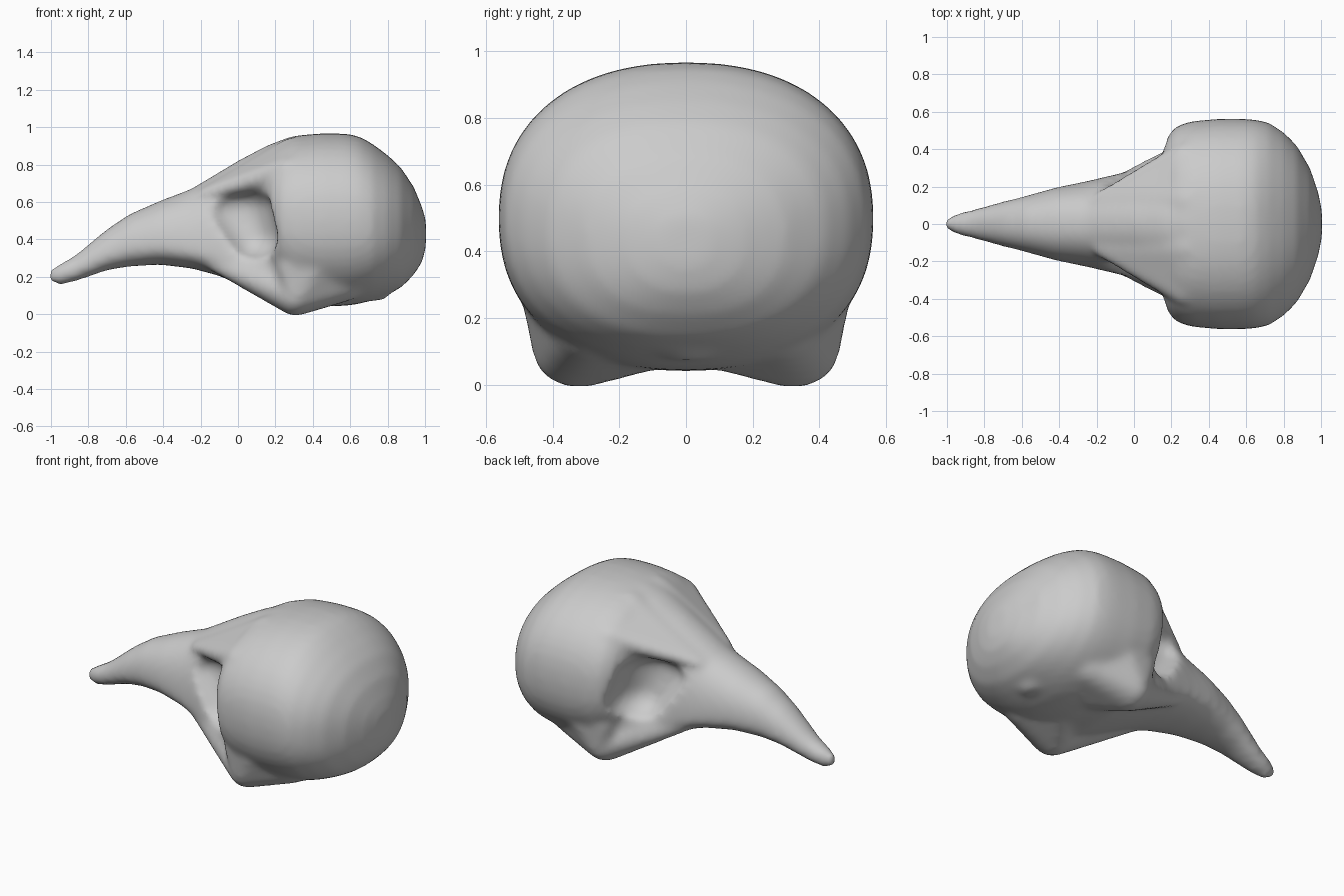
import bpy, bmesh, math
from mathutils import Matrix

old = bpy.data.objects.get("Cube")
if old:
    bpy.data.objects.remove(old, do_unlink=True)

bone = bpy.data.materials.new("bone grey")
bone.use_nodes = True
GREY = (0.6, 0.6, 0.6, 1)
bone.diffuse_color = GREY
bone.node_tree.nodes["Principled BSDF"].inputs["Base Color"].default_value = GREY


def make_object(name, bm):
    bmesh.ops.recalc_face_normals(bm, faces=bm.faces)
    mesh = bpy.data.meshes.new(name)
    bm.to_mesh(mesh)
    bm.free()
    mesh.materials.append(bone)
    obj = bpy.data.objects.new(name, mesh)
    bpy.context.collection.objects.link(obj)
    return obj


def loft(name, stations, upper, lower, sides=48):
    """Closed skin over stations of (x, bottom, top, half width, height of widest point)."""
    bm = bmesh.new()
    rings = []
    for x, low, high, width, mid in stations:
        ring = []
        for i in range(sides):
            a = math.tau * i / sides
            c, s = math.cos(a), math.sin(a)
            power = upper if s > 0 else lower
            y = math.copysign(abs(c) ** (2 / power), c) * width
            rise = math.copysign(abs(s) ** (2 / power), s)
            z = mid + rise * ((high - mid) if s > 0 else (mid - low))
            ring.append(bm.verts.new((x, y, z)))
        rings.append(ring)
    for a, b in zip(rings, rings[1:]):
        for i in range(sides):
            j = (i + 1) % sides
            bm.faces.new((a[i], a[j], b[j], b[i]))
    bm.faces.new(rings[0])
    bm.faces.new(rings[-1])
    return make_object(name, bm)


def hull(name, *balls):
    """Convex skin around balls of (centre, radii)."""
    bm = bmesh.new()
    for centre, radii in balls:
        bmesh.ops.create_icosphere(bm, subdivisions=3, radius=1,
                                   matrix=Matrix.Translation(centre) @ Matrix.Diagonal((*radii, 1)))
    res = bmesh.ops.convex_hull(bm, input=bm.verts)
    loose = {v for v in res["geom_interior"] if isinstance(v, bmesh.types.BMVert)}
    bmesh.ops.delete(bm, geom=list(loose), context="VERTS")
    return make_object(name, bm)


# Braincase
cranium = loft("skull", [
    (0.12, 0.28, 0.77, 0.33, 0.53),
    (0.15, 0.22, 0.84, 0.41, 0.52),
    (0.18, 0.17, 0.885, 0.475, 0.52),
    (0.23, 0.11, 0.925, 0.525, 0.51),
    (0.31, 0.06, 0.955, 0.55, 0.50),
    (0.45, 0.04, 0.967, 0.562, 0.50),
    (0.58, 0.045, 0.965, 0.562, 0.50),
    (0.65, 0.055, 0.95, 0.558, 0.50),
    (0.72, 0.075, 0.91, 0.542, 0.49),
    (0.80, 0.105, 0.85, 0.49, 0.48),
    (0.87, 0.14, 0.785, 0.42, 0.47),
    (0.94, 0.21, 0.68, 0.30, 0.46),
    (0.985, 0.28, 0.57, 0.17, 0.44),
    (1.005, 0.36, 0.50, 0.07, 0.43)], 2.25, 2.3)

# Beak widening back into the face, widest low down near the jaw
face = loft("beak_and_face", [
    (-1.01, 0.17, 0.235, 0.025, 0.21),
    (-0.95, 0.155, 0.27, 0.055, 0.215),
    (-0.87, 0.175, 0.315, 0.075, 0.24),
    (-0.70, 0.235, 0.455, 0.12, 0.32),
    (-0.58, 0.255, 0.535, 0.15, 0.36),
    (-0.42, 0.265, 0.605, 0.195, 0.37),
    (-0.25, 0.245, 0.67, 0.23, 0.34),
    (-0.10, 0.205, 0.76, 0.265, 0.30),
    (0.0, 0.16, 0.82, 0.29, 0.26),
    (0.15, 0.09, 0.90, 0.36, 0.20),
    (0.28, 0.045, 0.95, 0.42, 0.17),
    (0.42, 0.05, 0.94, 0.42, 0.17)], 2.2, 2.2)

parts = [face]
for side, label in ((1, "left"), (-1, "right")):
    # Eye socket hollowed out of the face and the front of the braincase
    socket = hull(label + "_socket_cutter",
                  ((-0.01, side * 0.37, 0.56), (0.20, 0.21, 0.13)),
                  ((0.07, side * 0.40, 0.42), (0.15, 0.21, 0.14)))
    for target in (face, cranium):
        cut = target.modifiers.new("socket", "BOOLEAN")
        cut.operation = "DIFFERENCE"
        cut.solver = "EXACT"
        cut.object = socket
        bpy.context.view_layer.objects.active = target
        bpy.ops.object.modifier_apply(modifier=cut.name)
    bpy.data.objects.remove(socket, do_unlink=True)
    # Cheek bar running back to the jaw corner
    parts.append(hull(label + "_cheek",
                      ((-0.12, side * 0.19, 0.27), (0.06, 0.05, 0.04)),
                      ((0.12, side * 0.30, 0.19), (0.06, 0.06, 0.07)),
                      ((0.30, side * 0.325, 0.095), (0.09, 0.13, 0.105))))
    # Jaw corner spreading up and back into the braincase
    parts.append(hull(label + "_jaw_corner",
                      ((0.31, side * 0.32, 0.095), (0.09, 0.14, 0.105)),
                      ((0.29, side * 0.40, 0.26), (0.09, 0.08, 0.08)),
                      ((0.42, side * 0.14, 0.10), (0.10, 0.08, 0.065)),
                      ((0.44, side * 0.40, 0.30), (0.10, 0.10, 0.10)),
                      ((0.58, side * 0.28, 0.19), (0.10, 0.12, 0.12))))
    # Brow running smoothly back onto the braincase
    parts.append(hull(label + "_brow",
                      ((-0.16, side * 0.12, 0.64), (0.06, 0.065, 0.04)),
                      ((0.06, side * 0.16, 0.75), (0.05, 0.07, 0.05)),
                      ((0.28, side * 0.33, 0.77), (0.10, 0.11, 0.08)),
                      ((0.30, side * 0.12, 0.87), (0.10, 0.10, 0.075))))

# Knob under the back of the braincase
parts.append(hull("neck_knob", ((0.74, 0, 0.115), (0.07, 0.10, 0.045))))

# Fuse everything into one smooth bone
bpy.ops.object.select_all(action="DESELECT")
for obj in parts + [cranium]:
    obj.select_set(True)
bpy.context.view_layer.objects.active = cranium
bpy.ops.object.join()
fuse = cranium.modifiers.new("fuse", "REMESH")
fuse.mode = "VOXEL"
fuse.voxel_size = 0.02
soften = cranium.modifiers.new("soften", "SMOOTH")
soften.factor = 0.5
soften.iterations = 12
for mod in (fuse.name, soften.name):
    bpy.ops.object.modifier_apply(modifier=mod)
bpy.ops.object.shade_smooth()
